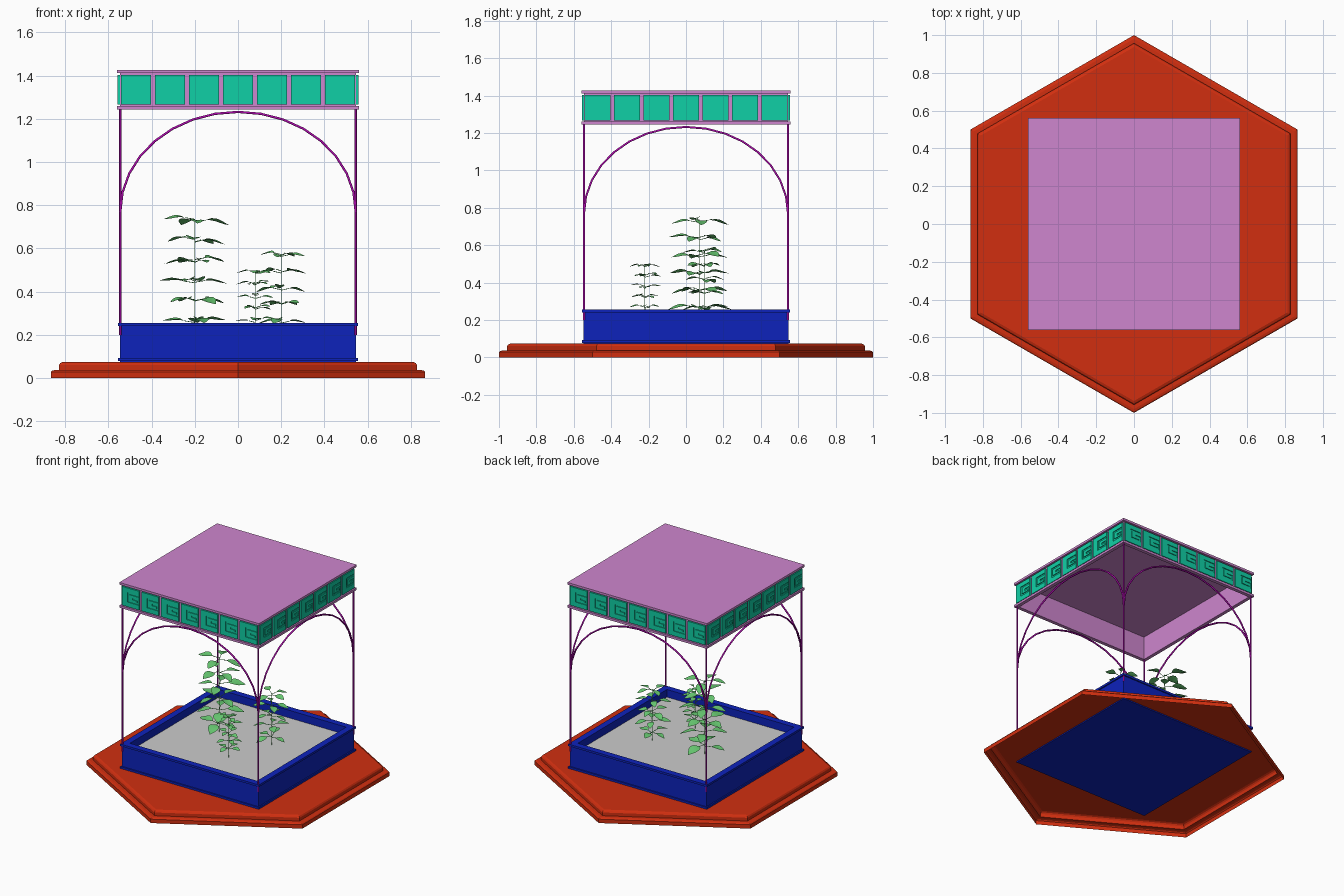
import bpy, bmesh, math, random
from mathutils import Vector, Matrix

if "Cube" in bpy.data.objects:
    bpy.data.objects.remove(bpy.data.objects["Cube"])

random.seed(4)


def material(name, rgb):
    m = bpy.data.materials.new(name)
    m.diffuse_color = (*rgb, 1)
    m.use_nodes = True
    m.node_tree.nodes["Principled BSDF"].inputs["Base Color"].default_value = m.diffuse_color
    return m


RED = material("terracotta red", (0.64, 0.028, 0.005))
BLUE = material("deep blue", (0.004, 0.016, 0.50))
GREY = material("soil grey", (0.60, 0.60, 0.60))
PURPLE = material("purple metal", (0.42, 0.003, 0.42))
PINK = material("orchid pink", (0.62, 0.24, 0.62))
TEAL = material("teal tile", (0.005, 0.63, 0.38))
GREEN = material("leaf green", (0.14, 0.60, 0.17))


def add_object(name, bm, mat):
    me = bpy.data.meshes.new(name)
    bm.to_mesh(me)
    bm.free()
    me.materials.append(mat)
    ob = bpy.data.objects.new(name, me)
    bpy.context.collection.objects.link(ob)
    return ob


def sweep(name, sides, start, profile, mat, bottom=False, top=False):
    """Sweep a (radius, z) profile around a regular polygon."""
    bm = bmesh.new()
    rings = []
    for r, z in profile:
        rings.append([bm.verts.new((r * math.cos(start + 2 * math.pi * k / sides),
                                    r * math.sin(start + 2 * math.pi * k / sides), z))
                      for k in range(sides)])
    for a, b in zip(rings, rings[1:]):
        for k in range(sides):
            j = (k + 1) % sides
            bm.faces.new((a[k], a[j], b[j], b[k]))
    if bottom:
        bm.faces.new(rings[0][::-1])
    if top:
        bm.faces.new(rings[-1])
    return add_object(name, bm, mat)


def square(name, profile, mat, **kw):
    """Same sweep on a square; profile holds (half width, z)."""
    return sweep(name, 4, math.pi / 4, [(h * math.sqrt(2), z) for h, z in profile], mat, **kw)


def tube(name, paths, radius, mat):
    cu = bpy.data.curves.new(name, 'CURVE')
    cu.dimensions = '3D'
    cu.bevel_depth = radius
    cu.bevel_resolution = 1
    cu.use_fill_caps = True
    for pts in paths:
        sp = cu.splines.new('POLY')
        sp.points.add(len(pts) - 1)
        for p, co in zip(sp.points, pts):
            p.co = (*co, 1)
    cu.materials.append(mat)
    ob = bpy.data.objects.new(name, cu)
    bpy.context.collection.objects.link(ob)
    bpy.ops.object.select_all(action='DESELECT')
    bpy.context.view_layer.objects.active = ob
    ob.select_set(True)
    bpy.ops.object.convert(target='MESH')
    return bpy.context.object


# Stepped hexagonal base, open underneath
sweep("hexagon_base", 6, math.pi / 2,
      [(1.0, 0), (1.0, 0.028), (0.993, 0.034), (0.98, 0.037), (0.957, 0.037),
       (0.957, 0.06), (0.95, 0.069), (0.937, 0.074)], RED, top=True)

# Planter box with two rims, and its soil
square("planter_box",
       [(0.547, 0.066), (0.547, 0.078), (0.556, 0.078), (0.556, 0.092), (0.547, 0.092),
        (0.547, 0.24), (0.556, 0.24), (0.556, 0.255), (0.51, 0.255), (0.51, 0.19)],
       BLUE, bottom=True)
square("soil", [(0.51, 0.19), (0.51, 0.2)], GREY, top=True)

# Corner posts and half-ellipse arches
P = 0.545
tube("corner_posts", [[(sx * P, sy * P, 0.2), (sx * P, sy * P, 1.26)]
                      for sx in (-1, 1) for sy in (-1, 1)], 0.006, PURPLE)
arch = []
for side in range(4):
    turn = Matrix.Rotation(side * math.pi / 2, 3, 'Z')
    arch.append([turn @ Vector((P * math.cos(math.pi * i / 16), -P,
                                0.77 + 0.462 * math.sin(math.pi * i / 16))) for i in range(17)])
tube("arches", arch, 0.006, PURPLE)

# Hollow flat roof with a ledge above and below the frieze
square("roof",
       [(0.535, 1.412), (0.535, 1.244), (0.56, 1.244), (0.56, 1.26), (0.546, 1.26),
        (0.546, 1.411), (0.56, 1.411), (0.56, 1.427)], PINK, bottom=True, top=True)

# Frieze tiles: thin back plate with raised pieces leaving a meander groove
RAISED = [(0, 0.33, 0, 1), (0.33, 1, 0.76, 1), (0.33, 1, 0, 0.25), (0.97, 1, 0.25, 0.76),
          (0.42, 0.62, 0.34, 0.67), (0.62, 0.97, 0.53, 0.67), (0.62, 0.88, 0.34, 0.44)]


def block(bm, x0, x1, y0, y1, z0, z1, turn):
    m = (turn @ Matrix.Translation(((x0 + x1) / 2, (y0 + y1) / 2, (z0 + z1) / 2))
         @ Matrix.Diagonal((x1 - x0, y1 - y0, z1 - z0, 1)))
    bmesh.ops.create_cube(bm, size=1, matrix=m)


W, H, Z0 = 0.138, 0.136, 1.266
for side, label in enumerate(("front", "right", "back", "left")):
    turn = Matrix.Rotation(side * math.pi / 2, 4, 'Z')
    bm = bmesh.new()
    for i in range(7):
        x = (i - 3) * 0.1575 - W / 2
        block(bm, x, x + W, -0.551, -0.545, Z0, Z0 + H, turn)
        for u0, u1, v0, v1 in RAISED:
            block(bm, x + u0 * W, x + u1 * W, -0.557, -0.5505, Z0 + v0 * H, Z0 + v1 * H, turn)
    add_object(label + "_frieze_tiles", bm, TEAL)


# Plants: thin stem with whorls of folded oval leaves
def leaf(bm, m, length, width):
    rows = []
    for i in range(6):
        t = i / 5
        w = width / 2 * max(0.03, math.sin(math.pi * t ** 0.85))
        z = 0.02 * length * math.sin(2 * math.pi * t) - 0.12 * length * t * t
        rows.append([bm.verts.new(m @ Vector((t * length, s * w, z + abs(s) * w * 0.25)))
                     for s in (-1, 0, 1)])
    for a, b in zip(rows, rows[1:]):
        for k in (0, 1):
            f = bm.faces.new((a[k], b[k], b[k + 1], a[k + 1]))
            f.smooth = True


def plant(name, x, y, top, reach, levels):
    bm = bmesh.new()
    stems = [[(x, y, 0.19), (x, y, top)]]
    for n in range(levels):
        z = 0.27 + (top - 0.27) * n / (levels - 1)
        for k in range(4):
            a = n * 0.7 + k * math.pi / 2 + random.uniform(-0.3, 0.3)
            size = reach * random.uniform(0.85, 1.05)
            h = z + random.uniform(-0.008, 0.008)
            gap = 0.32 * size
            m = (Matrix.Translation((x, y, h)) @ Matrix.Rotation(a, 4, 'Z')
                 @ Matrix.Translation((gap, 0, 0))
                 @ Matrix.Rotation(random.uniform(-0.15, 0.1), 4, 'Y')
                 @ Matrix.Rotation(random.uniform(-0.2, 0.2), 4, 'X'))
            leaf(bm, m, size - gap, 0.42 * size)
            stems.append([(x, y, h - 0.008), m.translation])
    add_object(name + "_leaves", bm, GREEN)
    tube(name + "_stems", stems, 0.0018, GREEN)


plant("tall_plant", -0.2, 0.07, 0.735, 0.17, 6)
plant("middle_plant", 0.2, 0.1, 0.575, 0.125, 5)
plant("small_plant", 0.08, -0.22, 0.495, 0.09, 5)
